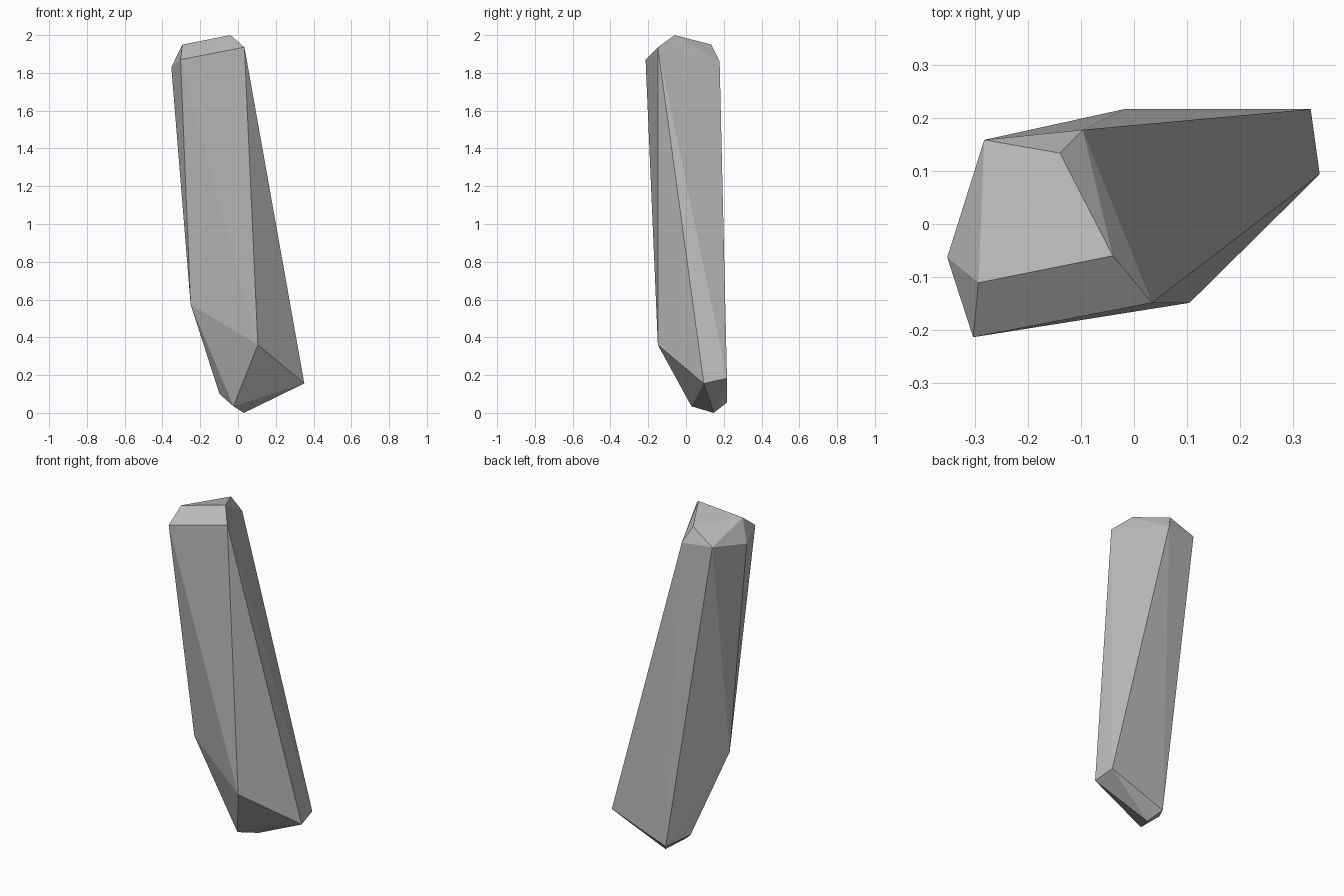
import bpy, bmesh

if "Cube" in bpy.data.objects:
    bpy.data.objects.remove(bpy.data.objects["Cube"])

# Corner points of the faceted stone shard
crown = [(-.04, -.06, 2), (-.294, -.111, 1.95), (-.14, .134, 1.95),
         (-.353, -.063, 1.83), (-.304, -.214, 1.87), (.034, -.149, 1.936),
         (-.283, .159, 1.874), (-.097, .178, 1.86)]
base = [(-.251, -.05, .575), (.105, -.149, .36), (.351, .094, .156),
        (.334, .217, .183), (-.019, .217, .055), (-.098, .097, .10),
        (-.024, .029, .035), (.031, .147, 0)]

# Wrap a convex skin round the corners
bm = bmesh.new()
for p in crown + base:
    bm.verts.new(p)
bmesh.ops.convex_hull(bm, input=bm.verts[:])
bmesh.ops.recalc_face_normals(bm, faces=bm.faces[:])
mesh = bpy.data.meshes.new("stone_shard")
bm.to_mesh(mesh)
bm.free()

# Plain grey stone
grey = bpy.data.materials.new("stone grey")
grey.diffuse_color = (.5, .5, .5, 1)
grey.use_nodes = True
grey.node_tree.nodes["Principled BSDF"].inputs["Base Color"].default_value = grey.diffuse_color
mesh.materials.append(grey)
shard = bpy.data.objects.new("stone_shard", mesh)
bpy.context.collection.objects.link(shard)
